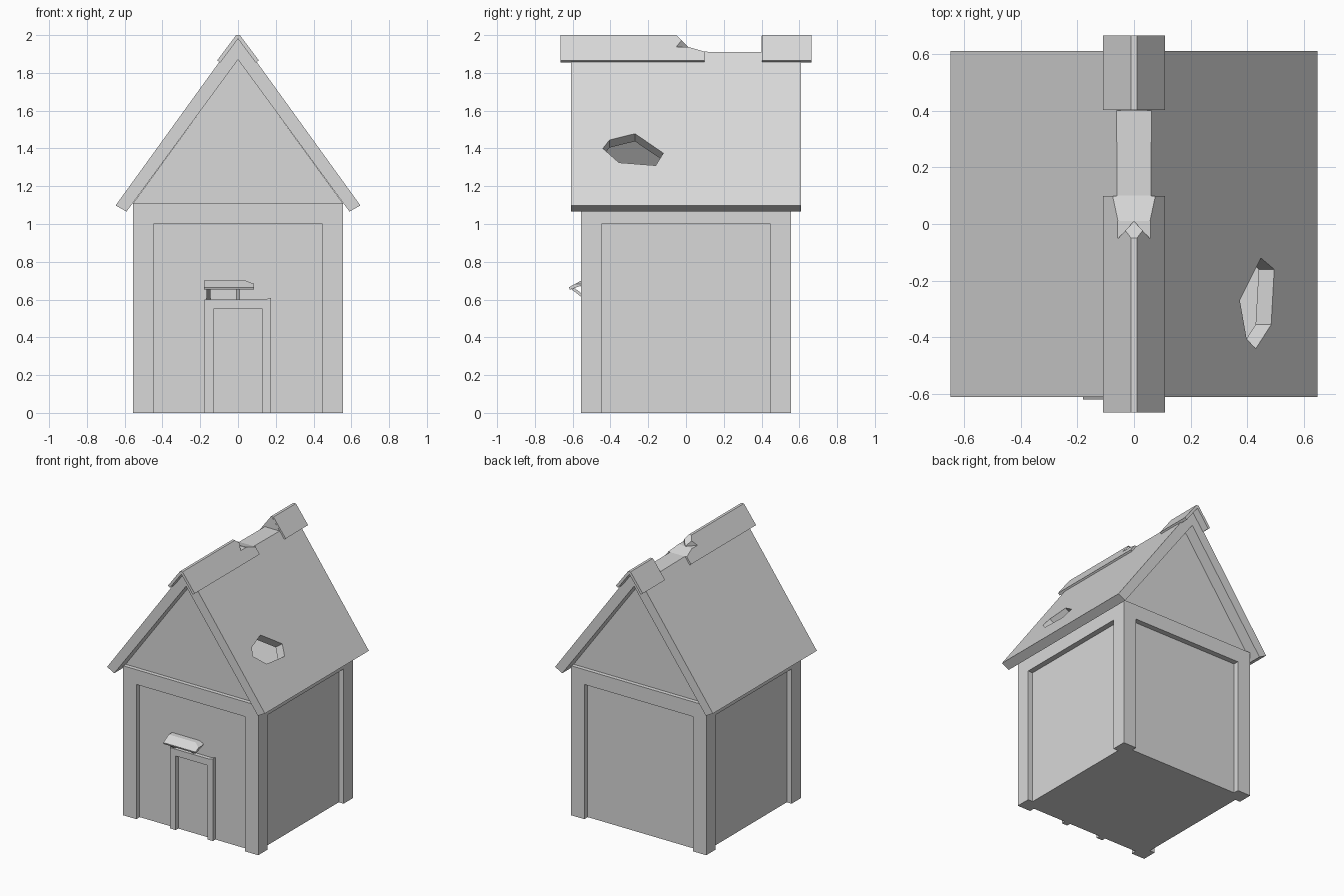
import bpy, bmesh
from mathutils import Vector

cube = bpy.data.objects.get("Cube")
if cube:
    bpy.data.objects.remove(cube, do_unlink=True)

stone = bpy.data.materials.new("plain_grey")
stone.use_nodes = True
GREY = (0.69, 0.69, 0.69, 1)
stone.diffuse_color = GREY
stone.node_tree.nodes["Principled BSDF"].inputs["Base Color"].default_value = GREY


def prism(name, points, offset):
    """Solid made by sweeping a flat outline along an offset."""
    bm = bmesh.new()
    face = bm.faces.new([bm.verts.new(p) for p in points])
    swept = bmesh.ops.extrude_face_region(bm, geom=[face])["geom"]
    bmesh.ops.translate(bm, vec=offset, verts=[v for v in swept if isinstance(v, bmesh.types.BMVert)])
    bmesh.ops.recalc_face_normals(bm, faces=bm.faces)
    mesh = bpy.data.meshes.new(name)
    bm.to_mesh(mesh)
    bm.free()
    mesh.materials.append(stone)
    obj = bpy.data.objects.new(name, mesh)
    bpy.context.collection.objects.link(obj)
    return obj


def box(name, x0, x1, y0, y1, z0, z1):
    return prism(name, [(x0, y0, z0), (x1, y0, z0), (x1, y1, z0), (x0, y1, z0)], (0, 0, z1 - z0))


def along_y(name, outline, y0, y1):
    return prism(name, [(x, y0, z) for x, z in outline], (0, y1 - y0, 0))


def along_x(name, outline, x0, x1):
    return prism(name, [(x0, y, z) for y, z in outline], (x1 - x0, 0, 0))


def mirrored(half):
    """Complete a right-hand outline with its left-hand copy."""
    return half + [(-x, z) for x, z in reversed(half) if x > 0]


def cut(obj, *cutters):
    for c in cutters:
        c.hide_render = True
        c.hide_viewport = True
        c.display_type = 'WIRE'
        m = obj.modifiers.new(c.name, 'BOOLEAN')
        m.operation = 'DIFFERENCE'
        m.solver = 'EXACT'
        m.object = c


# Walls with a recessed panel on each side
W, PANEL, P = 0.555, 0.447, 0.515
WALL_TOP, PANEL_TOP = 1.11, 1.0
walls = box("walls", -W, W, -W, W, 0, WALL_TOP)
for s, side in ((-1, "a"), (1, "b")):
    lo, hi = sorted((s * P, s * 0.7))
    cut(walls,
        box("panel_cutter_y_" + side, -PANEL, PANEL, lo, hi, -0.1, PANEL_TOP),
        box("panel_cutter_x_" + side, lo, hi, -PANEL, PANEL, -0.1, PANEL_TOP))

# Gables closing the hollow attic
for s, name in ((-1, "front_gable"), (1, "back_gable")):
    along_y(name, [(-W, WALL_TOP), (W, WALL_TOP), (0, 1.872)], s * 0.525, s * 0.495)

# Roof and ridge cap
APEX, EAVE_X, EAVE_Z = 1.995, 0.648, 1.098
roof = along_y("roof", mirrored([(0, APEX), (EAVE_X, EAVE_Z), (0.59, 1.066), (0, 1.87)]), -0.61, 0.61)
cap_outline = mirrored([(0.01, 2.0), (0.11, 1.866), (0.094, 1.854), (0, 1.98)])
front_cap = along_y("front_ridge_cap", cap_outline, -0.665, 0.098)
back_cap = along_y("back_ridge_cap", cap_outline, 0.402, 0.665)

# Broken stretch of the ridge
ridge_cut = along_x("ridge_cutter",
                    [(-0.05, 2.1), (-0.05, 2.0), (0.01, 1.938), (0.1, 1.912), (0.401, 1.91), (0.401, 2.1)],
                    -0.3, 0.3)
cut(roof, ridge_cut)
cut(front_cap, ridge_cut)
for s, side in ((1, "left"), (-1, "right")):
    chip = prism("chip_cutter_" + side,
                 [(0, 0.01, 1.936), (s * 0.055, -0.05, 1.936), (s * 0.2, -0.05, 1.936), (s * 0.2, 0.01, 1.936)],
                 (0, 0, 0.2))
    cut(front_cap, chip)
    cut(roof, chip)

# Hole knocked through the left slope
NORMAL = Vector((APEX - EAVE_Z, 0, EAVE_X)).normalized()
hole = [(-0.44, 1.40), (-0.405, 1.445), (-0.27, 1.478), (-0.12, 1.375), (-0.16, 1.31), (-0.355, 1.325)]
rim = [Vector(((APEX - z) * EAVE_X / (APEX - EAVE_Z), y, z)) + NORMAL * 0.1 for y, z in hole]
cut(roof, prism("hole_cutter", rim, NORMAL * -0.25))

# Door frame with a chipped right end
along_y("door_frame",
        [(-0.178, 0), (-0.178, 0.60), (0.14, 0.60), (0.175, 0.61), (0.175, 0),
         (0.13, 0), (0.13, 0.55), (-0.13, 0.55), (-0.13, 0)], -0.545, -0.51)

# Broken door canopy and its braces
canopy = along_x("door_canopy", [(-0.51, 0.70), (-0.555, 0.70), (-0.62, 0.665), (-0.615, 0.652), (-0.51, 0.69)],
                 -0.18, 0.085)
cut(canopy, along_y("canopy_cutter", [(0.03, 0.704), (0.086, 0.683), (0.2, 0.683), (0.2, 0.8), (0.03, 0.8)], -0.7, -0.4))
along_x("outer_brace", [(-0.607, 0.655), (-0.59, 0.66), (-0.51, 0.60), (-0.51, 0.58)], -0.166, -0.146)
along_x("inner_brace", [(-0.56, 0.675), (-0.51, 0.685), (-0.51, 0.60), (-0.53, 0.60)], -0.01, 0.01)
